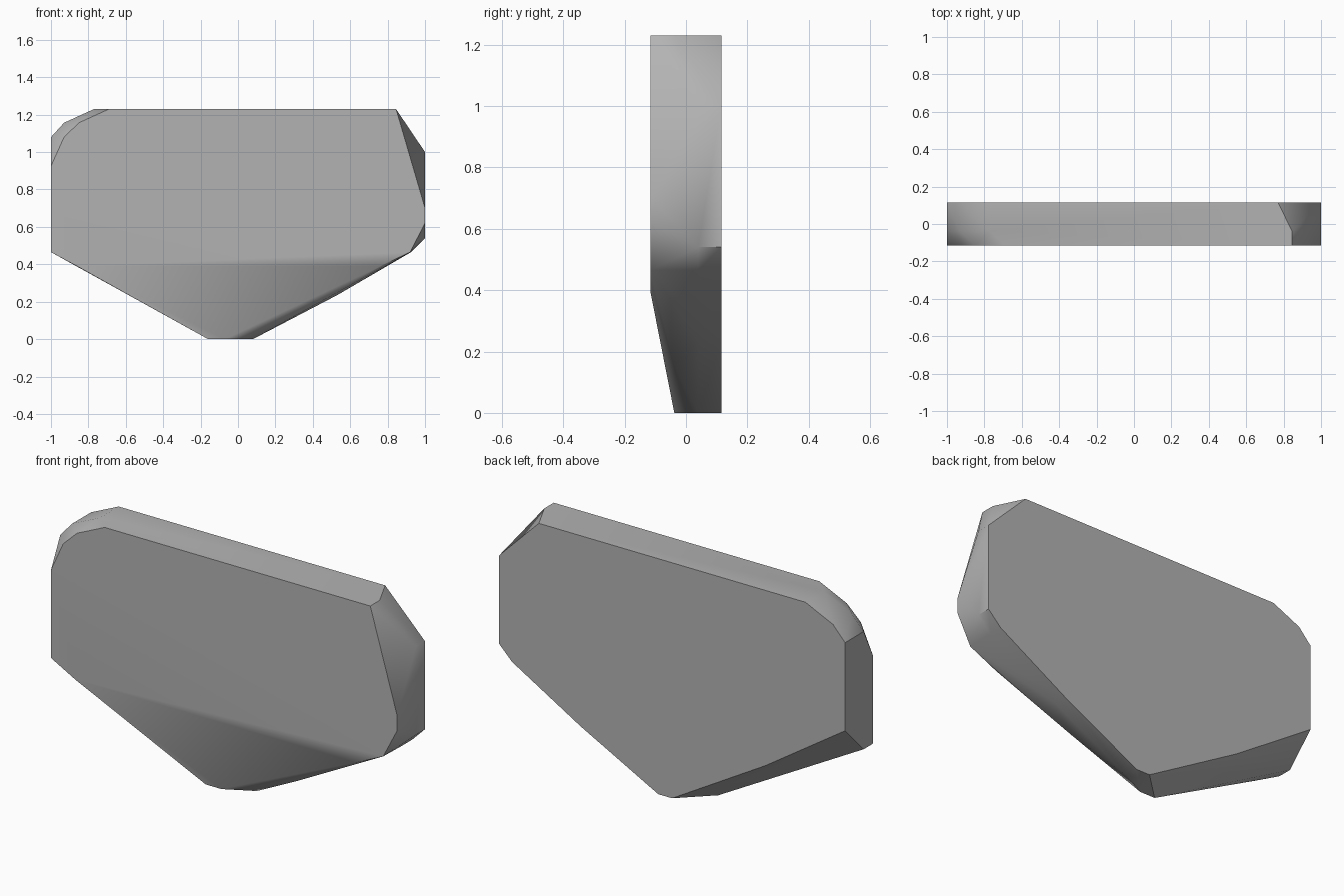
import bpy, bmesh, math

cube = bpy.data.objects.get("Cube")
if cube:
    bpy.data.objects.remove(cube, do_unlink=True)

stone = bpy.data.materials.new("stone_grey")
stone.use_nodes = True
grey = (0.45, 0.45, 0.45, 1)
stone.diffuse_color = grey
stone.node_tree.nodes["Principled BSDF"].inputs["Base Color"].default_value = grey

# Outlines of the slab as (x, z), one per depth
outlines = {
    # flat back
    0.115: [(-0.77, 1.23), (-0.93, 1.157), (-1, 1.08), (-1, 0.62), (-0.54, 0.315),
            (0, 0), (0.08, 0), (0.53, 0.235), (0.925, 0.465), (1, 0.54), (1, 1),
            (0.77, 1.23)],
    # ends of the chipped right side and base
    0.04: [(1, 1), (1, 0.54), (0.925, 0.465), (0.53, 0.235), (0.08, 0)],
    # start of the front chamfers
    -0.038: [(-0.77, 1.23), (-0.93, 1.157), (-1, 1.08), (-1, 0.465), (-0.16, 0),
             (-0.07, 0), (0.36, 0.155), (0.845, 1.23)],
    # flat front
    -0.115: [(-0.69, 1.23), (-0.85, 1.157), (-0.93, 1.08), (-1, 0.925), (-1, 0.465),
             (-0.86, 0.39), (0.76, 0.39), (0.92, 0.465), (1, 0.62), (1, 0.7),
             (0.845, 1.23)],
}

# Chipped stone slab: the tight skin around the outlines
bm = bmesh.new()
for y, outline in outlines.items():
    for x, z in outline:
        bm.verts.new((x, y, z))
hull = bmesh.ops.convex_hull(bm, input=bm.verts)
loose = {v for v in hull["geom_interior"] + hull["geom_unused"]
         if isinstance(v, bmesh.types.BMVert)}
bmesh.ops.delete(bm, geom=list(loose), context="VERTS")
bmesh.ops.dissolve_limit(bm, angle_limit=math.radians(1), verts=bm.verts, edges=bm.edges)
bmesh.ops.recalc_face_normals(bm, faces=bm.faces)

mesh = bpy.data.meshes.new("stone_slab")
bm.to_mesh(mesh)
bm.free()
mesh.materials.append(stone)
slab = bpy.data.objects.new("stone_slab", mesh)
bpy.context.collection.objects.link(slab)

# Soft facets, crisp corners
bpy.ops.object.select_all(action="DESELECT")
slab.select_set(True)
bpy.context.view_layer.objects.active = slab
bpy.ops.object.shade_smooth_by_angle(angle=math.radians(35))
